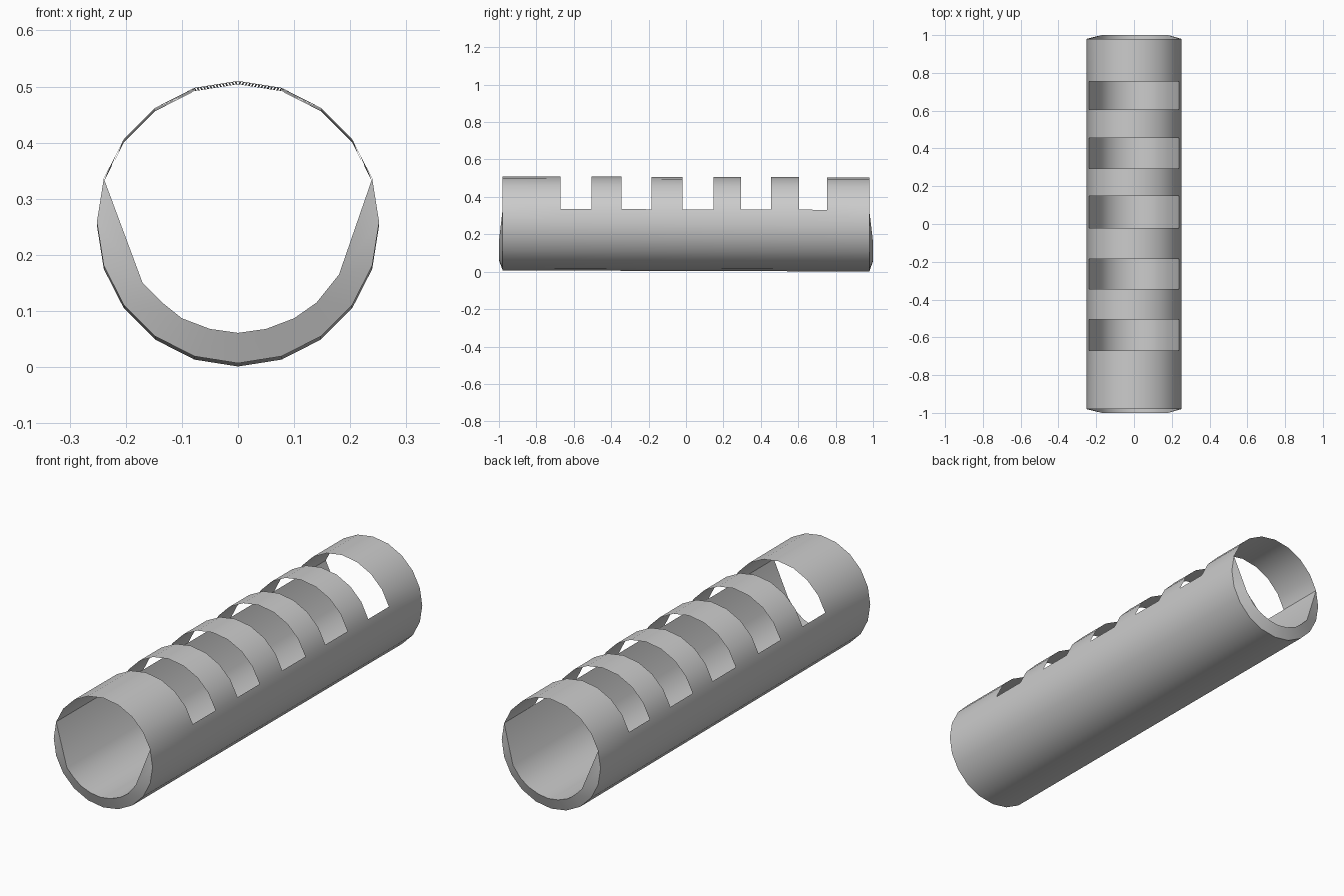
import bpy, bmesh, math

if "Cube" in bpy.data.objects:
    bpy.data.objects.remove(bpy.data.objects["Cube"])

R = 0.2515
END = 0.98
SLOTS = [(-0.67, -0.505), (-0.345, -0.185), (-0.02, 0.148), (0.293, 0.455), (0.605, 0.755)]


def drop(y):
    # the tube leans very slightly down towards the back
    return -0.003 * (y + 1)


def ring_point(i, y):
    a = math.radians(18 * i)
    return (R * math.sin(a), y, 0.2585 + R * math.cos(a) + drop(y))


def finish(bm, name):
    me = bpy.data.meshes.new(name)
    bm.to_mesh(me)
    bm.free()
    ob = bpy.data.objects.new(name, me)
    bpy.context.collection.objects.link(ob)
    bpy.ops.object.select_all(action='DESELECT')
    ob.select_set(True)
    bpy.context.view_layer.objects.active = ob
    bpy.ops.object.shade_smooth_by_angle(angle=math.radians(30))


# Outer 20-sided shell with five slots across the top
ys = [-END] + [v for s in SLOTS for v in s] + [END]
bm = bmesh.new()
rings = [[bm.verts.new(ring_point(i, y)) for i in range(20)] for y in ys]
for k in range(len(ys) - 1):
    is_slot = k % 2 == 1
    for i in range(20):
        if is_slot and not 4 <= i < 16:
            continue
        j = (i + 1) % 20
        bm.faces.new((rings[k][i], rings[k][j], rings[k + 1][j], rings[k + 1][i]))
unused = [v for v in bm.verts if not v.link_faces]
bmesh.ops.delete(bm, geom=unused, context='VERTS')
finish(bm, "slotted_shell")

# Inner trough, from the right rim round the bottom to the left rim
inner = [(0.18, 0.165), (0.14, 0.115), (0.10, 0.087), (0.05, 0.068), (0, 0.061),
         (-0.05, 0.068), (-0.10, 0.087), (-0.135, 0.115), (-0.17, 0.15)]
pair = [0, 1, 1, 2, 3, 4, 5, 6, 7, 8, 9, 9, 10]
bm = bmesh.new()
troughs = []
for side in (-1, 1):
    outer = [bm.verts.new(ring_point(i, side * END)) for i in range(4, 17)]
    edge = [bm.verts.new((x, side, z + drop(side))) for x, z in inner]
    edge = [outer[0]] + edge + [outer[-1]]
    troughs.append(edge)
    # bevelled crescent end face
    for i in range(12):
        loop = [outer[i], outer[i + 1], edge[pair[i + 1]], edge[pair[i]]]
        loop = list(dict.fromkeys(loop))
        bm.faces.new(loop if side > 0 else loop[::-1])
        
for i in range(10):
    a, b = troughs
    bm.faces.new((a[i], b[i], b[i + 1], a[i + 1]))
# end faces point outwards, trough faces point to the middle
for f in bm.faces:
    f.normal_update()
    c = f.calc_center_median()
    if abs(c.y) > 0.9:
        wrong = f.normal.y * c.y < 0
    else:
        wrong = f.normal.x * -c.x + f.normal.z * (0.45 - c.z) < 0
    if wrong:
        f.normal_flip()
finish(bm, "inner_trough")
